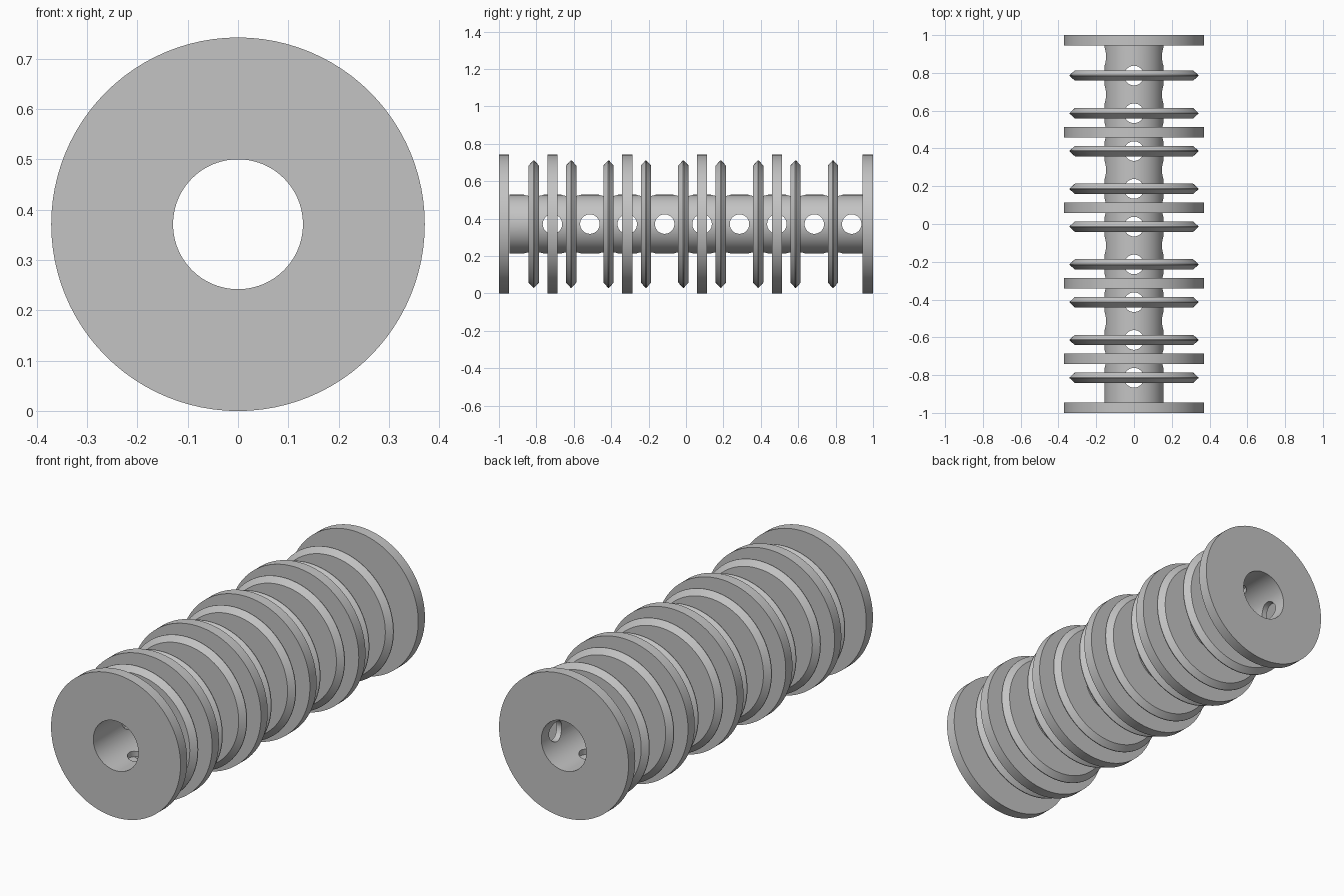
import bpy, bmesh, math
from mathutils import Matrix

cube = bpy.data.objects.get("Cube")
if cube:
    bpy.data.objects.remove(cube, do_unlink=True)

DISC_R, FIN_R, TUBE_R, BORE_R = 0.371, 0.341, 0.157, 0.129
THICK = 0.055
HOLE_R = 0.052
AXIS_Z = DISC_R
SEGMENTS = 96

grey = bpy.data.materials.new("plain grey")
grey.use_nodes = True
grey.diffuse_color = (0.55, 0.55, 0.55, 1)
grey.node_tree.nodes["Principled BSDF"].inputs["Base Color"].default_value = grey.diffuse_color


def add_object(name, bm):
    bmesh.ops.recalc_face_normals(bm, faces=bm.faces)
    mesh = bpy.data.meshes.new(name)
    bm.to_mesh(mesh)
    bm.free()
    mesh.materials.append(grey)
    obj = bpy.data.objects.new(name, mesh)
    bpy.context.collection.objects.link(obj)
    return obj


def select_only(obj):
    bpy.ops.object.select_all(action="DESELECT")
    obj.select_set(True)
    bpy.context.view_layer.objects.active = obj


def smooth(obj):
    select_only(obj)
    bpy.ops.object.shade_smooth_by_angle(angle=math.radians(25))


def ring(name, profile, y):
    """Revolve a closed (radius, y) profile around the long axis."""
    bm = bmesh.new()
    loops = []
    for i in range(SEGMENTS):
        a = 2 * math.pi * i / SEGMENTS
        loops.append([bm.verts.new((r * math.cos(a), h, r * math.sin(a))) for r, h in profile])
    n = len(profile)
    for i, here in enumerate(loops):
        there = loops[(i + 1) % SEGMENTS]
        for j in range(n):
            k = (j + 1) % n
            bm.faces.new((here[j], here[k], there[k], there[j]))
    obj = add_object(name, bm)
    obj.location = (0, y, AXIS_Z)
    return obj


def flat_profile(inner, outer, width):
    h = width / 2
    return [(inner, -h), (outer, -h), (outer, h), (inner, h)]


def drill(obj, axis, positions):
    """Cut a row of cross holes through the tube."""
    bm = bmesh.new()
    turn = Matrix.Rotation(math.pi / 2, 4, "Y") if axis == "X" else Matrix()
    for y in positions:
        bmesh.ops.create_cone(bm, cap_ends=True, segments=48, radius1=HOLE_R, radius2=HOLE_R,
                              depth=0.6, matrix=Matrix.Translation((0, y, AXIS_Z)) @ turn)
    cutter = add_object("hole_cutter", bm)
    cutter.hide_render = True
    mod = obj.modifiers.new("holes", "BOOLEAN")
    mod.operation = "DIFFERENCE"
    mod.solver = "EXACT"
    mod.object = cutter
    select_only(obj)
    bpy.ops.object.modifier_apply(modifier=mod.name)
    bpy.data.objects.remove(cutter, do_unlink=True)


# Perforated tube, with alternating sideways and vertical holes
fin_ys = [-0.814 + 0.2 * i for i in range(9)]
tube = ring("perforated_tube", flat_profile(BORE_R, TUBE_R, 2 - 2 * THICK), 0)
drill(tube, "Z", fin_ys)
drill(tube, "X", [y + 0.1 for y in fin_ys])
smooth(tube)

# End flanges
for name, y in (("front_flange", -1 + THICK / 2), ("back_flange", 1 - THICK / 2)):
    smooth(ring(name, flat_profile(BORE_R, DISC_R, THICK), y))

# Square-edged discs between the flanges
for i in range(4):
    smooth(ring(f"disc_{i + 1}", flat_profile(TUBE_R - 0.001, DISC_R, THICK), -0.714 + 0.4 * i))

# Fins with a pointed rim
h = THICK / 2
fin_profile = [(TUBE_R - 0.001, -h), (FIN_R - 0.028, -h), (FIN_R, -0.002),
               (FIN_R, 0.002), (FIN_R - 0.028, h), (TUBE_R - 0.001, h)]
for i, y in enumerate(fin_ys):
    smooth(ring(f"fin_{i + 1}", fin_profile, y))
